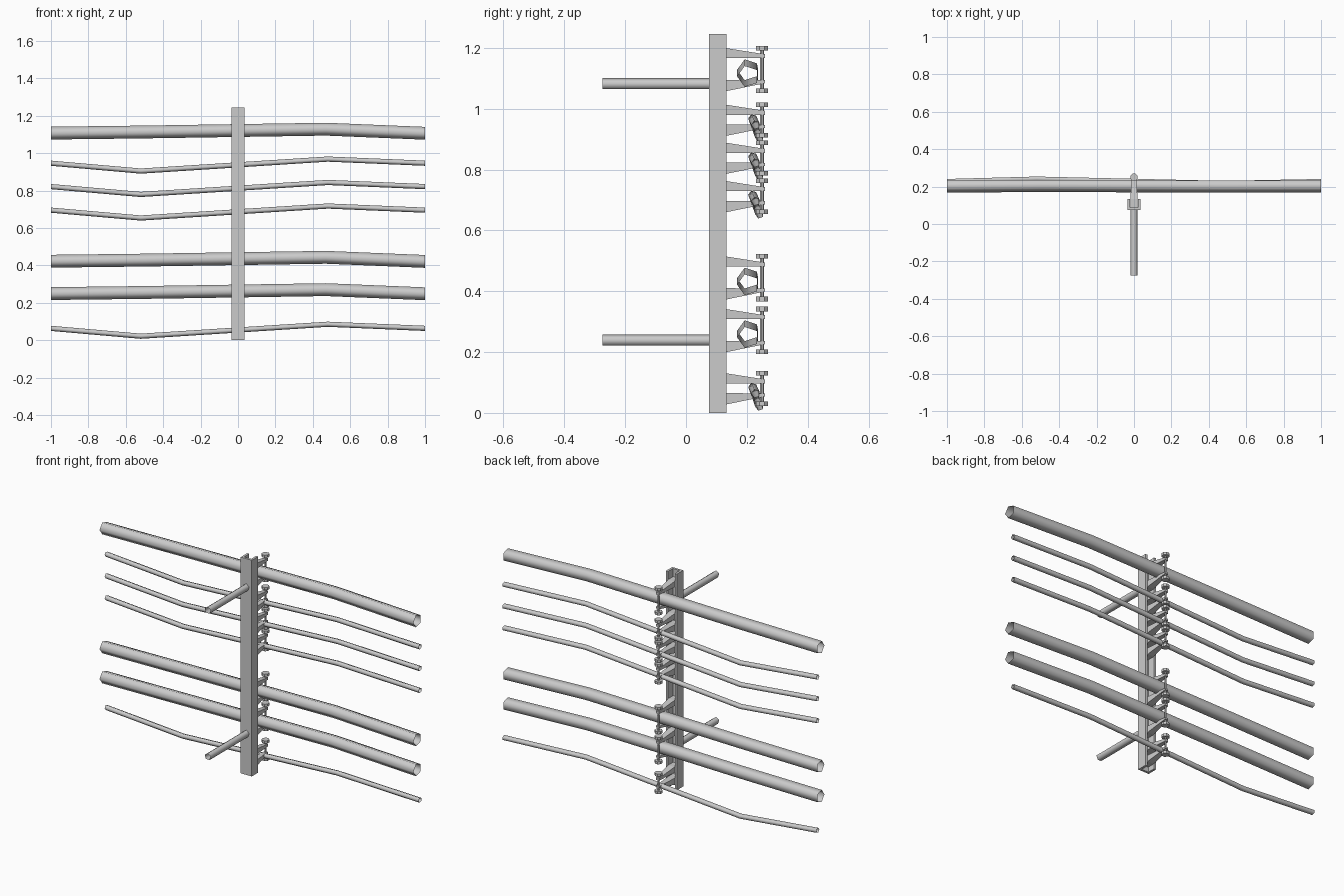
import bpy, bmesh, math
from mathutils import Vector

cube = bpy.data.objects.get("Cube")
if cube:
    bpy.data.objects.remove(cube, do_unlink=True)

metal = bpy.data.materials.new("grey metal")
metal.use_nodes = True
GREY = (0.6, 0.6, 0.6, 1)
metal.diffuse_color = GREY
metal.node_tree.nodes["Principled BSDF"].inputs["Base Color"].default_value = GREY


def finish(name, bm, smooth=False):
    bmesh.ops.recalc_face_normals(bm, faces=bm.faces)
    for f in bm.faces:
        f.smooth = smooth
    mesh = bpy.data.meshes.new(name)
    bm.to_mesh(mesh)
    bm.free()
    mesh.materials.append(metal)
    obj = bpy.data.objects.new(name, mesh)
    bpy.context.collection.objects.link(obj)


def loft(bm, rings, caps=False):
    """Skin a list of closed rings of points."""
    loops = [[bm.verts.new(p) for p in ring] for ring in rings]
    n = len(loops[0])
    for a, b in zip(loops, loops[1:]):
        for i in range(n):
            j = (i + 1) % n
            bm.faces.new((a[i], a[j], b[j], b[i]))
    if caps:
        bm.faces.new(loops[0])
        bm.faces.new(loops[-1])


def ring(center, u, v, r, sides, turn=0.0):
    """Regular polygon around center in the plane of u and v."""
    angles = [turn + math.tau * i / sides for i in range(sides)]
    return [Vector(center) + Vector(u) * r * math.cos(a) + Vector(v) * r * math.sin(a)
            for a in angles]


X, Y, Z = (1, 0, 0), (0, 1, 0), (0, 0, 1)

# Upright channel, open towards the back
half, front, back, wall, height = 0.035, 0.075, 0.133, 0.013, 1.245
side = [(half, front), (half, back), (half - wall, back), (half - wall, front + wall)]
profile = side + [(-x, y) for x, y in reversed(side)]
bm = bmesh.new()
loft(bm, [[(x, y, z) for x, y in profile] for z in (0, height)], caps=True)
finish("channel_post", bm)

# Round rods reaching forward from the post
for name, z in (("lower", 0.238), ("upper", 1.081)):
    bm = bmesh.new()
    loft(bm, [ring((0, y, z), X, Z, 0.02, 5, math.pi / 2) for y in (-0.275, front)])
    finish(name + "_front_rod", bm, smooth=True)


def pipe(name, z, r, path):
    """Open five-sided pipe along a gently bent path."""
    bm = bmesh.new()
    loft(bm, [ring((x, y, z + dz), Y, Z, r, 5, math.pi) for x, y, dz in path])
    finish(name, bm, smooth=True)


def clamp(name, top, bottom):
    """Two tapered arms held by a vertical bolt with wide heads."""
    arms = (("upper", top - 0.041, top - 0.008, top - 0.041, top - 0.028),
            ("lower", bottom + 0.006, bottom + 0.043, bottom + 0.032, bottom + 0.042))
    for part, root_low, root_high, tip_low, tip_high in arms:
        bm = bmesh.new()
        loft(bm, [[(-w, y, lo), (w, y, lo), (w, y, hi), (-w, y, hi)]
                  for w, y, lo, hi in ((0.02, front + wall, root_low, root_high),
                                       (0.02, back, root_low, root_high),
                                       (0.01, 0.26, tip_low, tip_high))], caps=True)
        finish(f"{name}_{part}_arm", bm)
    bm = bmesh.new()
    head = 0.015
    for r, z0, z1 in ((0.0065, bottom + head, top - head),
                      (0.021, top - head, top), (0.021, bottom, bottom + head)):
        loft(bm, [ring((0, 0.25, z), X, Y, r, 8, math.pi / 8) for z in (z0, z1)], caps=True)
    finish(name + "_bolt", bm)


# Wide and thin pipes with their clamps
wide_path = ((-1, 0.204, 0), (-0.5, 0.207, 0.006), (0.47, 0.204, 0.021), (1, 0.204, -0.001))
thin_path = ((-1, 0.229, 0), (-0.52, 0.242, -0.042), (0.48, 0.219, 0.022), (1, 0.229, 0))
for i, z in enumerate((0.249, 0.422, 1.107)):
    pipe(f"wide_pipe_{i + 1}", z, 0.036, wide_path)
    clamp(f"wide_clamp_{i + 1}", z + 0.1, z - 0.055)
for i, z in enumerate((0.063, 0.695, 0.821, 0.946)):
    pipe(f"thin_pipe_{i + 1}", z, 0.0145, thin_path)
    clamp(f"thin_clamp_{i + 1}", z + 0.075, z - 0.041)
